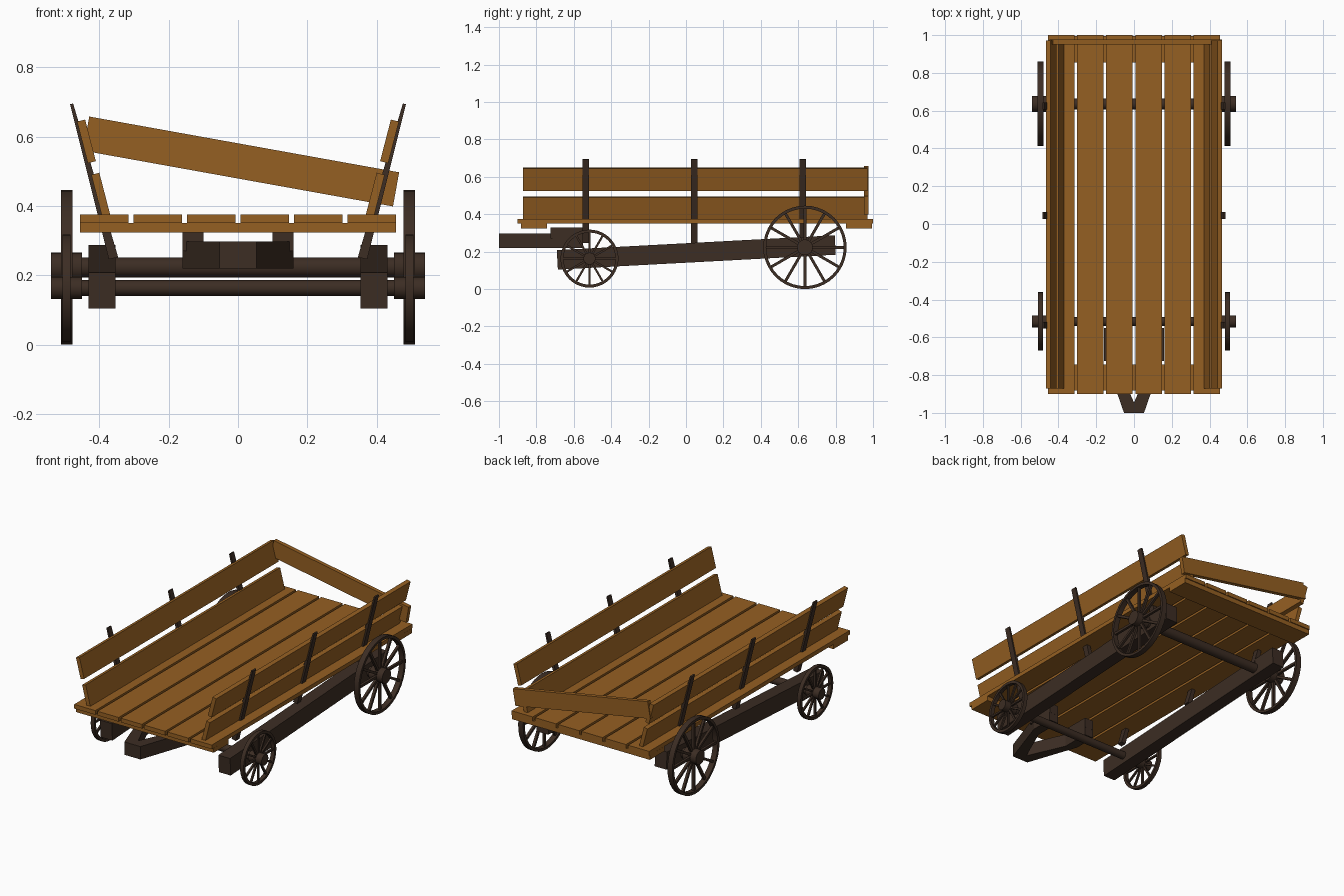
import bpy, bmesh, math
from mathutils import Matrix, Vector

if "Cube" in bpy.data.objects:
    bpy.data.objects.remove(bpy.data.objects["Cube"])


def material(name, rgb):
    m = bpy.data.materials.new(name)
    m.diffuse_color = (*rgb, 1)
    m.use_nodes = True
    m.node_tree.nodes["Principled BSDF"].inputs["Base Color"].default_value = m.diffuse_color
    return m


WOOD = material("golden brown wood", (0.30, 0.115, 0.016))
DARK = material("dark brown timber", (0.045, 0.026, 0.017))


def finish(name, bm, mat, smooth=False):
    bmesh.ops.recalc_face_normals(bm, faces=bm.faces)
    me = bpy.data.meshes.new(name)
    bm.to_mesh(me)
    bm.free()
    me.materials.append(mat)
    ob = bpy.data.objects.new(name, me)
    bpy.context.collection.objects.link(ob)
    if smooth:
        bpy.ops.object.select_all(action='DESELECT')
        ob.select_set(True)
        bpy.context.view_layer.objects.active = ob
        bpy.ops.object.shade_smooth_by_angle(angle=math.radians(35))
    return ob


def add_box(bm, centre, size, rot=Matrix()):
    bmesh.ops.create_cube(bm, size=1, matrix=Matrix.Translation(centre) @ rot
                          @ Matrix.Diagonal((*size, 1)))


def box(name, centre, size, mat, rot=Matrix()):
    bm = bmesh.new()
    add_box(bm, centre, size, rot)
    return finish(name, bm, mat)


def prism(name, pts, axis, lo, hi, mat):
    """Extrude a 2D outline: axis 'y' takes (x, z) points, axis 'z' takes (x, y)."""
    bm = bmesh.new()
    place = (lambda p, d: (p[0], d, p[1])) if axis == 'y' else (lambda p, d: (p[0], p[1], d))
    face = bm.faces.new([bm.verts.new(place(p, lo)) for p in pts])
    ext = bmesh.ops.extrude_face_region(bm, geom=[face])
    move = Vector((0, hi - lo, 0)) if axis == 'y' else Vector((0, 0, hi - lo))
    bmesh.ops.translate(bm, vec=move, verts=[v for v in ext['geom'] if isinstance(v, bmesh.types.BMVert)])
    return finish(name, bm, mat)


def add_rod(bm, centre, radius, length, sides=24):
    bmesh.ops.create_cone(bm, cap_ends=True, segments=sides, radius1=radius, radius2=radius, depth=length,
                          matrix=Matrix.Translation(centre) @ Matrix.Rotation(math.pi / 2, 4, 'Y'))


# Floor boards and the two battens under them
for i in range(6):
    box(f"floor_board_{i + 1}", ((i - 2.5) * 0.1545, 0.05, 0.3635), (0.140, 1.90, 0.025), WOOD)
box("front_floor_batten", (0, -0.813, 0.337), (0.913, 0.138, 0.028), WOOD)
box("rear_floor_batten", (0, 0.925, 0.337), (0.913, 0.138, 0.028), WOOD)

# Tilted tailgate board
box("tailgate_board", (0.009, 0.964, 0.5285), (0.909, 0.025, 0.10), WOOD,
    Matrix.Rotation(math.radians(10.2), 4, 'Y'))

for s, side in ((-1, "left"), (1, "right")):
    # Leaning side boards
    lean = Matrix.Rotation(s * math.radians(14.5), 4, 'Y')
    for label, x, z in (("upper", 0.4375, 0.5865), ("lower", 0.3965, 0.433)):
        box(f"{side}_{label}_side_board", (s * x, 0.05, z), (0.024, 1.842, 0.124), WOOD, lean)
    # Tapered stakes
    stake = [(s * 0.485, 0.694), (s * 0.476, 0.696), (s * 0.346, 0.252), (s * 0.373, 0.246)]
    for n, y in enumerate((-0.537, 0.045, 0.625)):
        prism(f"{side}_stake_{n + 1}", stake, 'y', y - 0.0175, y + 0.0175, DARK)
    # Sloping chassis beam
    box(f"{side}_chassis_beam", (s * 0.392, 0.055, 0.196), (0.078, 1.488, 0.104), DARK,
        Matrix.Rotation(math.radians(3.05), 4, 'X'))
    # Block joining the hitch to the floor
    box(f"{side}_hitch_block", (s * 0.13, -0.637, 0.3), (0.06, 0.175, 0.06), DARK)

# V-shaped hitch frame
right = [(0.053, -1.0), (0.16, -0.69), (0.16, -0.55), (0.10, -0.55), (0.10, -0.72), (0, -0.945)]
outline = right + [(-x, y) for x, y in reversed(right[:-1])]
prism("hitch_frame", outline, 'z', 0.22, 0.297, DARK)


def wheel(name, x, y, z, radius, width, hub_r, spoke):
    bm = bmesh.new()
    seg, inner = 40, radius - 0.016
    # Rim
    rings = []
    for i in range(seg):
        a = 2 * math.pi * i / seg
        rings.append([bm.verts.new((x + dx, y + r * math.cos(a), z + r * math.sin(a)))
                      for r, dx in ((radius, -width / 2), (radius, width / 2),
                                    (inner, width / 2), (inner, -width / 2))])
    for i in range(seg):
        p, q = rings[i], rings[(i + 1) % seg]
        for j in range(4):
            k = (j + 1) % 4
            bm.faces.new((p[j], p[k], q[k], q[j]))
    # Twelve spokes
    for i in range(12):
        rot = Matrix.Rotation(i * math.pi / 6, 4, 'X')
        mid = (hub_r + inner) / 2
        off = rot @ Vector((0, mid, 0))
        add_box(bm, Vector((x, y, z)) + off, (spoke, inner - hub_r + 0.016, spoke), rot)
    # Hub
    add_rod(bm, (x, y, z), hub_r, 0.09)
    finish(name, bm, DARK, True)


# Axles and wheels
for end, y, z, r, w, hub, axle, spoke in (("front", -0.516, 0.163, 0.155, 0.024, 0.032, 0.023, 0.011),
                                          ("rear", 0.636, 0.223, 0.223, 0.033, 0.042, 0.029, 0.015)):
    bm = bmesh.new()
    add_rod(bm, (0, y, z), axle, 0.94)
    finish(f"{end}_axle", bm, DARK, True)
    for s, side in ((-1, "left"), (1, "right")):
        wheel(f"{end}_{side}_wheel", s * 0.495, y, z, r, w, hub, spoke)
